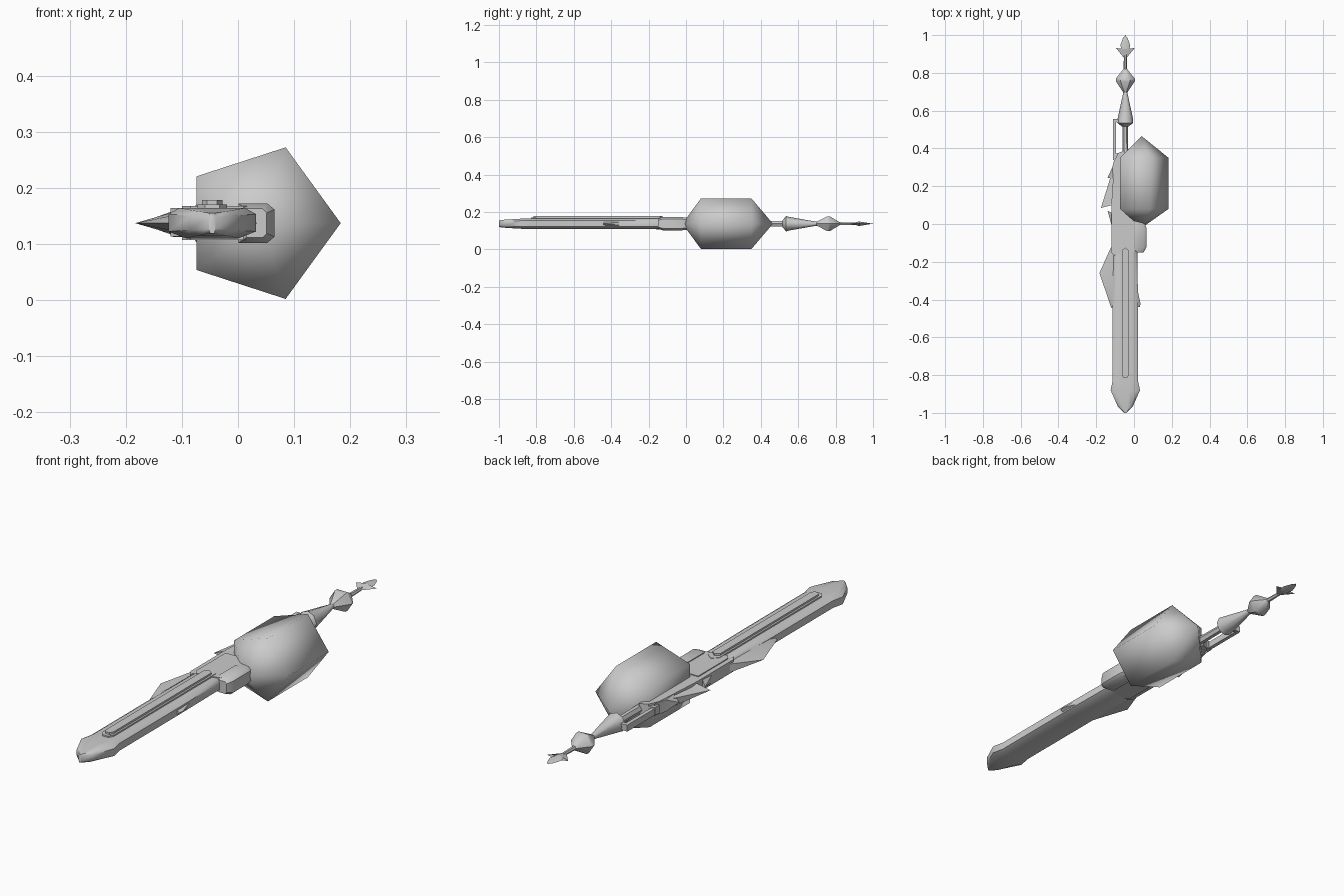
import bpy, bmesh, math

if "Cube" in bpy.data.objects:
    bpy.data.objects.remove(bpy.data.objects["Cube"])

grey = bpy.data.materials.new("light grey")
grey.diffuse_color = (0.6, 0.6, 0.6, 1)
grey.use_nodes = True
grey.node_tree.nodes["Principled BSDF"].inputs["Base Color"].default_value = grey.diffuse_color
CX, CZ = -0.046, 0.137          # long axis of the weapon


def finish(name, bm, angle=40):
    bmesh.ops.remove_doubles(bm, verts=bm.verts, dist=1e-5)
    bmesh.ops.recalc_face_normals(bm, faces=bm.faces)
    me = bpy.data.meshes.new(name)
    bm.to_mesh(me)
    bm.free()
    me.materials.append(grey)
    ob = bpy.data.objects.new(name, me)
    bpy.context.collection.objects.link(ob)
    bpy.ops.object.select_all(action='DESELECT')
    ob.select_set(True)
    bpy.context.view_layer.objects.active = ob
    bpy.ops.object.shade_smooth_by_angle(angle=math.radians(angle))
    return ob


def ring(n, start=0.0):
    return [(math.cos(start + math.tau * i / n), math.sin(start + math.tau * i / n)) for i in range(n)]


def loft(name, profile, sections, cx=CX, cz=CZ, angle=40):
    """Skin a profile along y; sections are (y, half width, half height)."""
    bm = bmesh.new()
    rings = [[bm.verts.new((cx + px * w, y, cz + pz * h)) for px, pz in profile]
             for y, w, h in sections]
    n = len(profile)
    for a, b in zip(rings, rings[1:]):
        for i in range(n):
            bm.faces.new((a[i], a[(i + 1) % n], b[(i + 1) % n], b[i]))
    bm.faces.new(rings[0])
    bm.faces.new(rings[-1])
    return finish(name, bm, angle)


def plate(name, outline, z0, z1):
    """Extrude an xy outline between two heights."""
    bm = bmesh.new()
    f = bm.faces.new([bm.verts.new((x, y, z0)) for x, y in outline])
    r = bmesh.ops.extrude_face_region(bm, geom=[f])
    for v in r["geom"]:
        if isinstance(v, bmesh.types.BMVert):
            v.co.z = z1
    return finish(name, bm, 20)


def spike(name, outline, half, tip):
    """Thin fin: outline points are closed into wedges; points listed in tip are sharp."""
    bm = bmesh.new()
    top = [bm.verts.new((x, y, CZ + (0 if i in tip else half))) for i, (x, y) in enumerate(outline)]
    bot = [bm.verts.new((x, y, CZ - (0 if i in tip else half))) for i, (x, y) in enumerate(outline)]
    bm.faces.new(top)
    bm.faces.new(bot[::-1])
    n = len(outline)
    for i in range(n):
        j = (i + 1) % n
        bm.faces.new((top[i], bot[i], bot[j], top[j]))
    bmesh.ops.triangulate(bm, faces=bm.faces)
    bmesh.ops.dissolve_degenerate(bm, dist=1e-5, edges=bm.edges)
    return finish(name, bm, 30)


# Five-sided drum with pointed ends
loft("drum", ring(5), [(-0.02, 1e-6, 1e-6), (0.08, 0.142, 0.142), (0.35, 0.142, 0.142),
                       (0.465, 1e-6, 1e-6)], cx=0.041, angle=80)

# Blade with chamfered sides, flared tip and pointed root
side = [(1, -0.55), (1, 0.6), (0.75, 1), (0.3, 1), (-0.3, 1), (-0.75, 1),
        (-1, 0.6), (-1, -0.55), (-0.6, -1), (0.6, -1)]
loft("blade", side, [(-1.0, 0.006, 0.018), (-0.965, 0.04, 0.022), (-0.88, 0.078, 0.027),
                     (-0.83, 0.067, 0.027), (-0.42, 0.067, 0.027), (-0.15, 0.064, 0.027),
                     (-0.08, 0.03, 0.027), (-0.05, 0.004, 0.025)], angle=50)

# Raised panel along the blade: low rim and a narrower rail on top
def slot(w, y0, y1, c):
    return [(CX - w, y0 + c), (CX - w * .5, y0), (CX + w * .5, y0), (CX + w, y0 + c),
            (CX + w, y1 - c), (CX, y1), (CX - w, y1 - c)]


plate("blade_rim", slot(0.026, -0.83, -0.1, 0.02), 0.155, 0.17)
plate("blade_rail", slot(0.018, -0.815, -0.125, 0.015), 0.165, 0.178)

# Guard blocks either side of the blade root
block = [(1, -0.7), (1, 0.7), (0.6, 1), (-1, 1), (-1, -1), (0.6, -1)]
loft("guard_block", block, [(-0.15, 0.018, 0.026), (-0.125, 0.032, 0.035),
                            (-0.02, 0.032, 0.035), (0.02, 0.02, 0.03)], cx=0.033)
plate("guard_bridge", [(-0.1, -0.14), (-0.085, -0.16), (0.015, -0.14), (0.04, -0.1),
                       (0.04, 0.06), (-0.1, 0.06)], 0.107, 0.168)

# Receiver running beside the drum
plate("receiver", [(-0.12, -0.15), (-0.105, -0.17), (-0.05, -0.1), (-0.05, 0.39),
                   (-0.085, 0.375), (-0.105, 0.33), (-0.12, 0.1)], 0.113, 0.164)

# Swept side fins
spike("blade_fin", [(-0.1, -0.1), (-0.125, -0.13), (-0.183, -0.26), (-0.12, -0.445), (-0.1, -0.43)],
      0.017, {2, 3})
spike("rear_fin", [(-0.09, 0.36), (-0.105, 0.31), (-0.175, 0.085), (-0.115, 0.1), (-0.09, 0.15)],
      0.022, {2})
spike("small_fin", [(-0.1, 0.36), (-0.115, 0.30), (-0.14, 0.245), (-0.11, 0.24)], 0.025, {2})
spike("front_fin", [(-0.1, 0.12), (-0.12, 0.06), (-0.14, 0.07), (-0.115, -0.02), (-0.1, -0.02)],
      0.02, {2})
spike("blade_barb", [(0.015, -0.33), (0.034, -0.42), (0.032, -0.44), (0.015, -0.44)], 0.012, {1, 2})

# Open handle: grip rod, outer bar and cross bar
square = [(1, -1), (1, 1), (-1, 1), (-1, -1)]
loft("grip", ring(6), [(0.36, 0.016, 0.018), (0.53, 0.014, 0.016)])
loft("handle_bar", square, [(0.34, 0.007, 0.014), (0.4, 0.008, 0.014), (0.555, 0.008, 0.014)], cx=-0.104)
plate("handle_cross_bar", [(-0.112, 0.54), (-0.04, 0.535), (-0.04, 0.555), (-0.112, 0.557)], 0.124, 0.15)
plate("handle_base", [(-0.112, 0.37), (-0.112, 0.34), (-0.04, 0.34), (-0.03, 0.385)], 0.12, 0.155)

# Tapered pommel, bead and stem
loft("pommel_cone", ring(8), [(0.515, 0.016, 0.016), (0.535, 0.042, 0.042), (0.553, 0.042, 0.036),
                              (0.69, 0.012, 0.012), (0.72, 0.01, 0.01)], angle=50)
loft("bead", ring(6), [(0.695, 0.01, 0.01), (0.755, 0.05, 0.045), (0.77, 0.05, 0.045),
                       (0.82, 0.01, 0.01)], angle=50)
loft("stem", ring(6), [(0.8, 0.01, 0.01), (0.91, 0.007, 0.007)])

# Barbed tail point, mirrored outline with a raised spine
half = [(0.007, 0.88), (0.05, 0.932), (0.022, 0.918), (0.025, 0.95), (0.012, 0.985)]
outline = half + [(0, 1.0)] + [(-x, y) for x, y in half[::-1]]
bm = bmesh.new()
rim = [bm.verts.new((CX + x, y, CZ)) for x, y in outline]
for s in (-1, 1):
    hub = bm.verts.new((CX, 0.925, CZ + s * 0.012))
    for i in range(len(rim)):
        bm.faces.new((rim[i], rim[(i + 1) % len(rim)], hub))
finish("tail_point", bm, 30)
